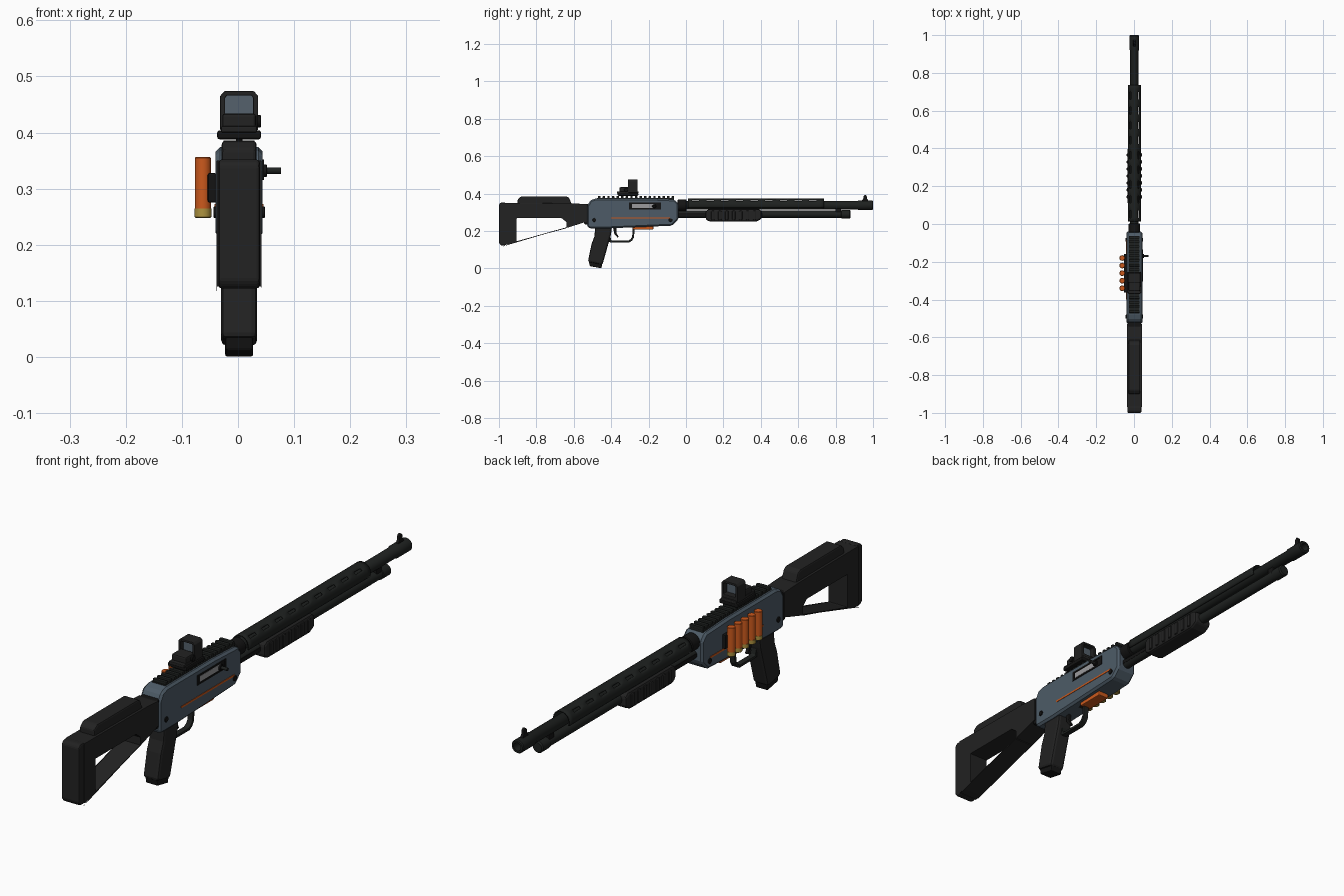
import bpy, bmesh, math
from mathutils import Matrix, Vector

old = bpy.data.objects.get("Cube")
if old:
    bpy.data.objects.remove(old)


def material(name, r, g, b):
    m = bpy.data.materials.new(name)
    m.use_nodes = True
    m.diffuse_color = (r, g, b, 1)
    m.node_tree.nodes["Principled BSDF"].inputs["Base Color"].default_value = (r, g, b, 1)
    return m


POLYMER = material("black polymer", .016, .016, .016)
BLACK = material("deep black", .007, .007, .007)
GUNMETAL = material("dark gunmetal", .013, .015, .014)
STEEL = material("blue grey steel", .075, .105, .135)
BRIGHT = material("bright steel", .33, .33, .34)
ORANGE = material("orange", .60, .10, .012)
BRASS = material("brass", .42, .29, .05)
GLASS = material("lens glass", .09, .12, .15)
PARTS = []


def finish(name, bm, mat, bevel=0, segments=2, smooth=False):
    bmesh.ops.recalc_face_normals(bm, faces=bm.faces[:])
    mesh = bpy.data.meshes.new(name)
    bm.to_mesh(mesh)
    bm.free()
    mesh.materials.append(mat)
    if smooth:
        mesh.shade_smooth()
        mesh.set_sharp_from_angle(angle=math.radians(35))
    ob = bpy.data.objects.new(name, mesh)
    bpy.context.collection.objects.link(ob)
    if bevel:
        mod = ob.modifiers.new("edges", "BEVEL")
        mod.width, mod.segments = bevel, segments
        mod.limit_method = "ANGLE"
    PARTS.append(ob)
    return ob


def prism(name, pts, a, b, mat, axis="X", hole=None, bevel=0, segments=2):
    """Extrude a profile (y,z along X, or x,z along Y), optionally with a matching hole."""
    bm = bmesh.new()

    def loop(points, d):
        return [bm.verts.new((d, u, v) if axis == "X" else (u, d, v)) for u, v in points]

    def bridge(p, q):
        for i in range(len(p)):
            j = (i + 1) % len(p)
            bm.faces.new((p[i], p[j], q[j], q[i]))

    near, far = loop(pts, a), loop(pts, b)
    bridge(near, far)
    if hole:
        hn, hf = loop(hole, a), loop(hole, b)
        bridge(hn, hf)
        bridge(near, hn)
        bridge(far, hf)
    else:
        bm.faces.new(near)
        bm.faces.new(far)
    return finish(name, bm, mat, bevel, segments)


def box(name, x0, x1, y0, y1, z0, z1, mat, bevel=0):
    return prism(name, [(y0, z0), (y1, z0), (y1, z1), (y0, z1)], x0, x1, mat, bevel=bevel)


def lathe(name, profile, base, axis, mat, sides=24):
    """Revolve (radius, distance) points about an axis through base."""
    bm = bmesh.new()
    turn = Vector((0, 0, 1)).rotation_difference(Vector(axis)).to_matrix()
    rings = []
    for r, d in profile:
        rings.append([bm.verts.new(Vector(base) + turn @ Vector(
            (r * math.cos(t * math.tau / sides), r * math.sin(t * math.tau / sides), d)))
            for t in range(sides)])
    for p, q in zip(rings, rings[1:]):
        for i in range(sides):
            j = (i + 1) % sides
            bm.faces.new((p[i], p[j], q[j], q[i]))
    bm.faces.new(rings[0])
    bm.faces.new(rings[-1])
    return finish(name, bm, mat, smooth=True)


def rod(name, r, length, base, axis, mat, sides=24):
    c = r * .12
    return lathe(name, [(r - c, 0), (r, c), (r, length - c), (r - c, length)], base, axis, mat, sides)


# Shoulder stock with open window, recoil pad and cheek rest
prism("stock", [(-.97, .125), (-.94, .13), (-.53, .25), (-.53, .343), (-.60, .347), (-.97, .35)],
      -.04, .04, POLYMER, bevel=.008,
      hole=[(-.905, .145), (-.895, .146), (-.64, .214), (-.64, .248), (-.665, .268), (-.905, .268)])
prism("recoil_pad", [(-1, .135), (-.99, .122), (-.965, .122), (-.965, .352), (-.99, .352), (-1, .342)],
      -.037, .037, POLYMER, bevel=.006)
prism("cheek_rest", [(-.9, .34), (-.61, .34), (-.625, .378), (-.64, .385), (-.88, .385), (-.9, .37)],
      -.031, .031, POLYMER, bevel=.006)
box("stock_collar", -.036, .036, -.545, -.515, .235, .345, BLACK, bevel=.006)

# Receiver
prism("receiver", [(-.528, .222), (-.515, .213), (-.43, .213), (-.075, .228), (-.04, .262), (-.04, .345),
                   (-.062, .368), (-.2, .374), (-.48, .374), (-.51, .365), (-.528, .335)],
      -.042, .042, STEEL, bevel=.013, segments=1)
for side, s in (("left", 1), ("right", -1)):
    box(side + "_accent_stripe", s * .0405, s * .0435, -.4, -.085, .266, .273, ORANGE)
    for y in (-.49, -.083):
        rod(side + "_pin", .010, .008, (s * .038, y, .258), (s, 0, 0), BLACK, 12)

# Ejection port, bolt and charging handle
frame = [(-.305, .315), (-.135, .315), (-.135, .352), (-.305, .352)]
opening = [(-.295, .321), (-.145, .321), (-.145, .346), (-.295, .346)]
prism("ejection_port_frame", frame, .038, .0445, BLACK, hole=opening)
box("port_shadow", .039, .0425, -.295, -.145, .321, .346, BLACK)
box("bolt", .039, .0432, -.29, -.165, .323, .344, BRIGHT)
rod("charging_handle_boss", .011, .012, (.038, -.17, .332), (1, 0, 0), BLACK, 16)
rod("charging_handle", .006, .036, (.039, -.17, .332), (1, 0, 0), GUNMETAL, 16)

# Toothed top rail
box("rail_base", -.028, .028, -.475, -.065, .366, .376, GUNMETAL)
for i in range(17):
    y = -.47 + i * .0246
    box("rail_tooth", -.028, .028, y, y + .013, .374, .386, GUNMETAL, bevel=.002)

# Reflex sight
box("sight_clamp", -.039, .039, -.365, -.255, .388, .404, BLACK, bevel=.004)
box("sight_base", -.032, .032, -.37, -.255, .400, .412, POLYMER, bevel=.003)
box("sight_rear_body", -.03, .03, -.355, -.3, .408, .434, POLYMER, bevel=.005)
prism("sight_hood", [(-.034, .404), (.034, .404), (.034, .465), (.026, .474), (-.026, .474), (-.034, .465)],
      -.31, -.26, POLYMER, axis="Y", bevel=.002,
      hole=[(-.025, .424), (.025, .424), (.025, .462), (.022, .466), (-.022, .466), (-.025, .462)])
box("sight_lens", -.0255, .0255, -.290, -.282, .423, .467, GLASS)
rod("sight_dial", .011, .008, (.031, -.32, .42), (1, 0, 0), BLACK, 16)

# Pistol grip
prism("pistol_grip", [(-.485, .222), (-.395, .222), (-.402, .178), (-.447, .018), (-.525, .034),
                      (-.505, .13), (-.49, .17)], -.032, .032, POLYMER, bevel=.010)
prism("grip_cap", [(-.52, .04), (-.448, .025), (-.452, 0), (-.515, .012)], -.025, .025, BLACK, bevel=.004)

# Trigger guard follows a bent path
prism("trigger_guard",
      [(-.425, .222), (-.41, .14), (-.395, .138), (-.305, .138), (-.288, .148), (-.278, .165), (-.274, .222)],
      -.011, .011, GUNMETAL, bevel=.002,
      hole=[(-.413, .218), (-.40, .150), (-.395, .148), (-.309, .148), (-.296, .156), (-.288, .169), (-.285, .218)])
prism("trigger", [(-.39, .22), (-.37, .22), (-.372, .19), (-.36, .168), (-.366, .164), (-.384, .185)],
      -.006, .006, BLACK, bevel=.002)

# Loading gate under the receiver
box("loading_gate", -.022, .022, -.285, -.175, .207, .23, ORANGE, bevel=.003)

# Barrel with hollow muzzle, and the magazine tube
lathe("barrel", [(.022, 0), (.022, .955), (.025, .962), (.025, 1.036), (.022, 1.04),
                 (.015, 1.04), (.015, .96)], (0, -.04, .337), (0, 1, 0), GUNMETAL, 32)
lathe("bore", [(.0151, 0), (.0151, .004)], (0, .925, .337), (0, 1, 0), BLACK)
lathe("magazine_tube", [(.019, 0), (.019, .87), (.022, .872), (.022, .915), (.018, .92)],
      (0, -.04, .289), (0, 1, 0), GUNMETAL)
lathe("barrel_collar", [(.028, 0), (.031, .003), (.031, .045), (.028, .048)],
      (0, -.045, .337), (0, 1, 0), BLACK)
box("barrel_band", -.014, .014, .80, .83, .285, .325, BLACK, bevel=.003)

# Vented heat shield: arched grid with slots removed by rule
bm = bmesh.new()
ROWS, COLS = 37, 14
grid = []
for i in range(ROWS + 1):
    y = .012 + .725 * i / ROWS
    ring = []
    for j in range(COLS + 1):
        t = math.radians(-25 + 230 * j / COLS)
        ring.append(bm.verts.new((.033 * math.cos(t), y, .337 + .033 * math.sin(t))))
    grid.append(ring)
for i in range(ROWS):
    for j in range(COLS):
        if not (i % 4 in (1, 2) and j in (4, 9)):
            bm.faces.new((grid[i][j], grid[i][j + 1], grid[i + 1][j + 1], grid[i + 1][j]))
shield = finish("heat_shield", bm, GUNMETAL, smooth=True)
solid = shield.modifiers.new("thickness", "SOLIDIFY")
solid.thickness, solid.offset = .004, 0

# Pump fore-end with grip ribs
prism("pump_grip", [(.105, .262), (.125, .250), (.375, .250), (.405, .265), (.405, .306), (.39, .316),
                    (.12, .316), (.105, .306)], -.036, .036, POLYMER, bevel=.009)
for i in range(7):
    y = .135 + i * .037
    box("pump_rib", -.041, .041, y, y + .018, .258, .308, POLYMER, bevel=.005)
for s in (-1, 1):
    box("action_bar", s * .014, s * .019, -.045, .12, .283, .296, BLACK)

# Front sight
prism("front_sight", [(.935, .355), (.98, .355), (.968, .372), (.966, .388), (.958, .394), (.95, .388), (.948, .372)],
      -.006, .006, BLACK, bevel=.002)

# Side shell carrier with five shells
box("shell_carrier", -.056, -.040, -.362, -.158, .275, .328, BLACK, bevel=.004)
for i in range(5):
    y = -.34 + i * .04
    rod("shell_hull", .0145, .094, (-.0645, y, .262), (0, 0, 1), ORANGE, 16)
    rod("shell_brass", .0150, .018, (-.0645, y, .248), (0, 0, 1), BRASS, 16)

# Centre the whole assembly sideways
for ob in PARTS:
    ob.location.x += .002
